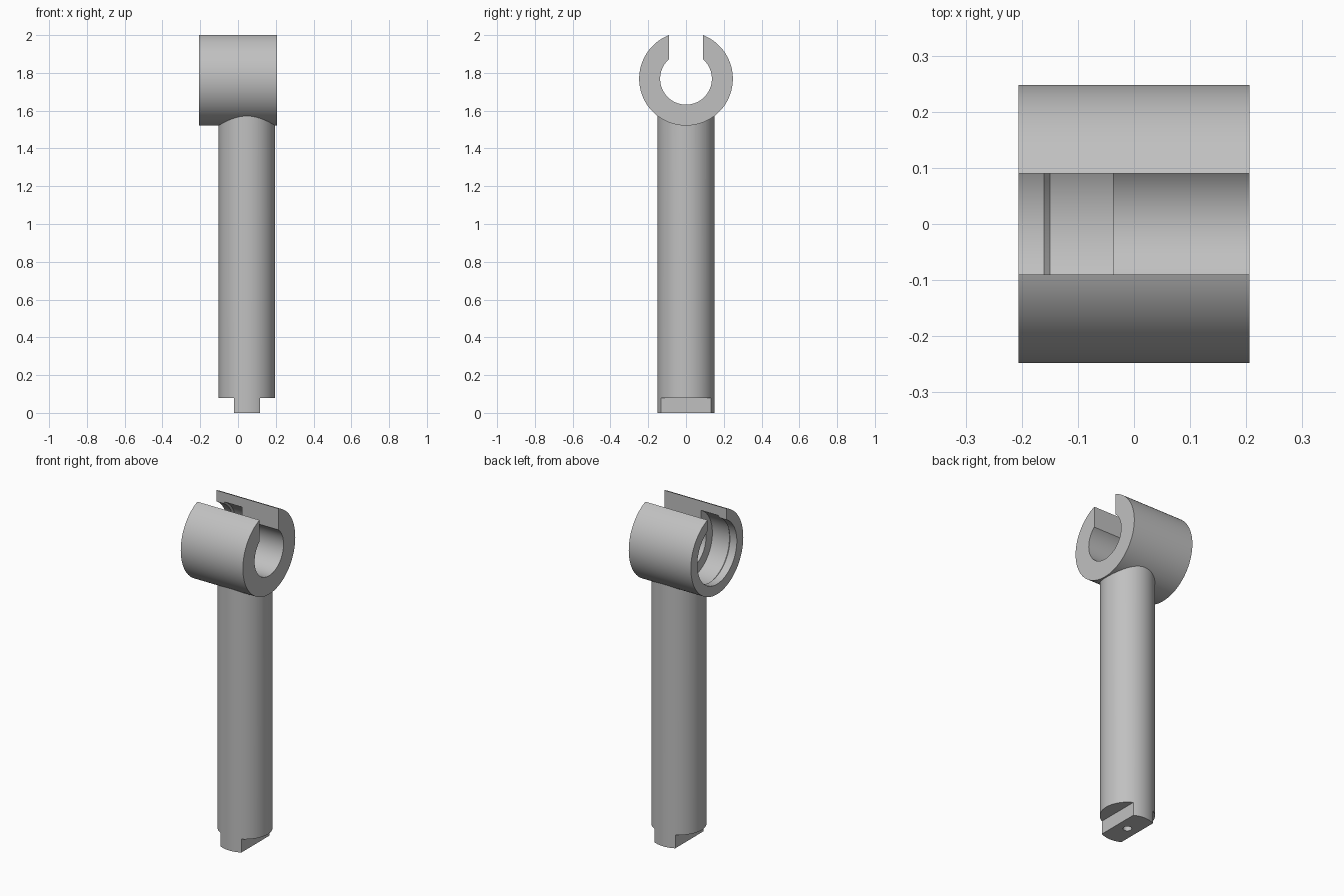
import bpy
import bmesh
from math import cos, sin, tau, radians
from mathutils import Matrix, Vector

if "Cube" in bpy.data.objects:
    bpy.data.objects.remove(bpy.data.objects["Cube"])

HALF = 0.206                # half length of the collar
AXIS_Z = 1.769              # height of the collar axis
SHAFT_X, SHAFT_R = 0.047, 0.15
FOOT_Z, FOOT_HALF = 0.08, 0.069

grey = bpy.data.materials.new("plain grey")
grey.use_nodes = True
grey.diffuse_color = (0.53, 0.53, 0.53, 1)
grey.node_tree.nodes["Principled BSDF"].inputs["Base Color"].default_value = grey.diffuse_color


def add_object(name, bm):
    bmesh.ops.recalc_face_normals(bm, faces=bm.faces)
    mesh = bpy.data.meshes.new(name)
    bm.to_mesh(mesh)
    bm.free()
    mesh.materials.append(grey)
    obj = bpy.data.objects.new(name, mesh)
    bpy.context.collection.objects.link(obj)
    return obj


def lathe(name, profile, origin, axis, segments=96):
    """Closed solid turned from (distance along axis, radius) pairs."""
    bm = bmesh.new()
    turn = Vector((0, 0, 1)).rotation_difference(Vector(axis)).to_matrix().to_4x4()
    place = Matrix.Translation(origin) @ turn
    rings = []
    for along, r in profile:
        angles = [tau * i / segments for i in range(segments)]
        rings.append([bm.verts.new(place @ Vector((r * cos(a), r * sin(a), along))) for a in angles])
    for low, high in zip(rings, rings[1:]):
        for i in range(segments):
            j = (i + 1) % segments
            bm.faces.new((low[i], low[j], high[j], high[i]))
    bm.faces.new(rings[0])
    bm.faces.new(rings[-1])
    return add_object(name, bm)


def box(name, low, high):
    bm = bmesh.new()
    bmesh.ops.create_cube(bm, size=1)
    low, high = Vector(low), Vector(high)
    bmesh.ops.scale(bm, vec=high - low, verts=bm.verts)
    bmesh.ops.translate(bm, vec=(low + high) / 2, verts=bm.verts)
    return add_object(name, bm)


def combine(target, tool, operation):
    """Apply a boolean and remove the tool."""
    tool.hide_render = True
    mod = target.modifiers.new(operation.lower(), 'BOOLEAN')
    mod.operation, mod.object, mod.solver = operation, tool, 'EXACT'
    bpy.context.view_layer.objects.active = target
    bpy.ops.object.modifier_apply(modifier=mod.name)
    bpy.data.objects.remove(tool)


# Round shaft joined to the horizontal collar
body = lathe("shaft_with_collar", [(0, SHAFT_R), (1.65, SHAFT_R)], (SHAFT_X, 0, 0), (0, 0, 1))
collar = lathe("collar", [(-HALF, 0.248), (HALF, 0.248)], (0, 0, AXIS_Z), (1, 0, 0), 128)
combine(body, collar, 'UNION')

# Stepped bore: lipped wide seat on one side, narrow hole on the other
bore_profile = [(-0.3, 0.187), (-0.16, 0.187), (-0.15, 0.197),
                (-0.037, 0.197), (-0.037, 0.137), (0.3, 0.137)]
combine(body, lathe("bore_cutter", bore_profile, (0, 0, AXIS_Z), (1, 0, 0)), 'DIFFERENCE')

# Open slot along the top of the collar
combine(body, box("slot_cutter", (-0.4, -0.09, AXIS_Z), (0.4, 0.09, 2.2)), 'DIFFERENCE')

# Flat drive tab at the foot
for side in (-1, 1):
    xs = sorted((SHAFT_X + side * FOOT_HALF, SHAFT_X + side * 0.4))
    combine(body, box("foot_cutter", (xs[0], -0.4, -0.2), (xs[1], 0.4, FOOT_Z)), 'DIFFERENCE')

# Small centre hole under the tab
hole = lathe("hole_cutter", [(-0.1, 0.024), (0.15, 0.024)], (SHAFT_X, 0, 0), (0, 0, 1), 32)
combine(body, hole, 'DIFFERENCE')

# Smooth curved walls, crisp edges
bpy.ops.object.select_all(action='DESELECT')
body.select_set(True)
bpy.context.view_layer.objects.active = body
bpy.ops.object.shade_smooth_by_angle(angle=radians(25))
